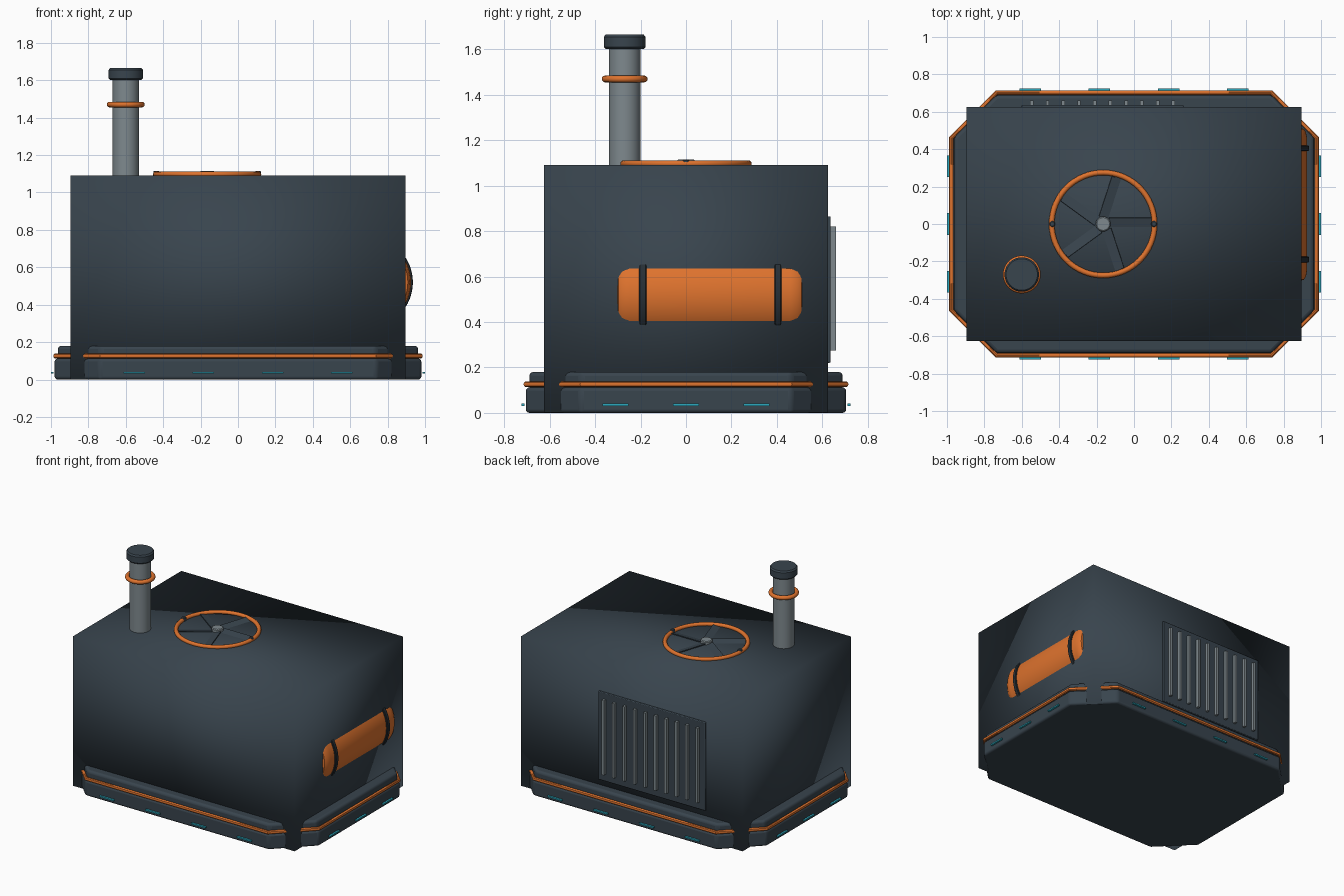
import bpy, bmesh, math
from mathutils import Matrix, Vector

if "Cube" in bpy.data.objects:
    bpy.data.objects.remove(bpy.data.objects["Cube"])


def material(name, rgb):
    m = bpy.data.materials.new(name)
    m.diffuse_color = (*rgb, 1)
    m.use_nodes = True
    m.node_tree.nodes["Principled BSDF"].inputs["Base Color"].default_value = m.diffuse_color
    return m


SLATE = material("dark slate", (0.040, 0.058, 0.075))
BLACK = material("strap charcoal", (0.020, 0.028, 0.035))
ORANGE = material("orange", (0.73, 0.17, 0.027))
STEEL = material("steel grey", (0.21, 0.25, 0.27))
CYAN = material("cyan light", (0.025, 0.40, 0.52))


def finish(obj, mat, bevel=0, segments=2, angle=35):
    obj.data.materials.clear()
    obj.data.materials.append(mat)
    bpy.ops.object.select_all(action='DESELECT')
    obj.select_set(True)
    bpy.context.view_layer.objects.active = obj
    if bevel:
        b = obj.modifiers.new("edge bevel", 'BEVEL')
        b.width, b.segments, b.limit_method = bevel, segments, 'ANGLE'
    if angle:
        bpy.ops.object.shade_smooth_by_angle(angle=math.radians(angle))
    return obj


def from_bmesh(name, bm):
    bmesh.ops.recalc_face_normals(bm, faces=bm.faces)
    me = bpy.data.meshes.new(name)
    bm.to_mesh(me)
    bm.free()
    obj = bpy.data.objects.new(name, me)
    bpy.context.collection.objects.link(obj)
    return obj


def box(name, centre, size, mat, bevel=0, rot=None, angle=35):
    bm = bmesh.new()
    bmesh.ops.create_cube(bm, size=1)
    bm.transform(Matrix.Diagonal((*size, 1)))
    if rot:
        bm.transform(rot)
    bm.transform(Matrix.Translation(centre))
    return finish(from_bmesh(name, bm), mat, bevel, angle=angle)


def lathe(name, profile, centre, mat, rot=None, sides=48):
    """Revolve (radius, height) points around z."""
    bm = bmesh.new()
    rings = []
    for r, h in profile:
        rings.append([bm.verts.new((r * math.cos(2 * math.pi * i / sides),
                                    r * math.sin(2 * math.pi * i / sides), h))
                      for i in range(sides)])
    for a, b in zip(rings, rings[1:]):
        for i in range(sides):
            j = (i + 1) % sides
            bm.faces.new((a[i], a[j], b[j], b[i]))
    bm.faces.new(rings[0])
    bm.faces.new(rings[-1])
    if rot:
        bm.transform(rot)
    bm.transform(Matrix.Translation(centre))
    return finish(from_bmesh(name, bm), mat)


def torus(name, centre, major, minor, mat):
    bpy.ops.mesh.primitive_torus_add(location=centre, major_radius=major, minor_radius=minor,
                                     major_segments=64, minor_segments=12)
    obj = bpy.context.object
    obj.name = name
    return finish(obj, mat, angle=180)


def octagon(hx, hy, diag):
    """Rectangle with corners cut along x + y = diag."""
    q = [(hx, diag - hx), (diag - hy, hy)]
    return (q + [(-x, y) for x, y in reversed(q)] + [(-x, -y) for x, y in q]
            + [(x, -y) for x, y in reversed(q)])


def slab(name, outline, z0, z1, bevel):
    bm = bmesh.new()
    face = bm.faces.new([bm.verts.new((x, y, z0)) for x, y in outline])
    out = bmesh.ops.extrude_face_region(bm, geom=[face])
    bmesh.ops.translate(bm, vec=(0, 0, z1 - z0),
                        verts=[v for v in out["geom"] if isinstance(v, bmesh.types.BMVert)])
    return finish(from_bmesh(name, bm), SLATE, bevel, 3)


# Main housing, softly shaded across its corners
box("housing", (0, 0, 0.546), (1.79, 1.25, 1.09), SLATE, angle=180)

# Stepped base with an orange trim tube
slab("lower_base", octagon(0.98, 0.705, 1.445), 0, 0.112, 0.015)
slab("upper_base", octagon(0.963, 0.69, 1.425), 0.10, 0.18, 0.018)
curve = bpy.data.curves.new("base_trim", 'CURVE')
curve.dimensions = '3D'
curve.bevel_depth, curve.bevel_resolution = 0.013, 3
line = octagon(0.976, 0.703, 1.437)
spline = curve.splines.new('POLY')
spline.points.add(len(line) - 1)
for p, (x, y) in zip(spline.points, line):
    p.co = (x, y, 0.126, 1)
spline.use_cyclic_u = True
trim = bpy.data.objects.new("base_trim", curve)
bpy.context.collection.objects.link(trim)
bpy.ops.object.select_all(action='DESELECT')
trim.select_set(True)
bpy.context.view_layer.objects.active = trim
bpy.ops.object.convert(target='MESH')
finish(bpy.context.object, ORANGE)

# Light strips around the base
for s in (-1, 1):
    for x in (-0.555, -0.185, 0.185, 0.555):
        box("light_strip", (x, s * 0.718, 0.036), (0.115, 0.014, 0.010), CYAN)
    for y in (-0.31, 0, 0.31):
        box("light_strip", (s * 0.993, y, 0.036), (0.014, 0.115, 0.010), CYAN)

# Exhaust stack
stack = Vector((-0.60, -0.27, 0))
lathe("stack_pipe", [(0.07, 1.0), (0.07, 1.62)], stack, STEEL)
lathe("stack_cap", [(0.084, 1.602), (0.092, 1.61), (0.092, 1.655), (0.084, 1.665)], stack, SLATE)
torus("stack_ring", stack + Vector((0, 0, 1.47)), 0.086, 0.015, ORANGE)

# Roof fan
fan = Vector((-0.165, 0, 0))
torus("fan_ring", fan + Vector((0, 0, 1.097)), 0.275, 0.0145, ORANGE)
lathe("fan_hub", [(0.04, 1.08), (0.04, 1.11), (0.034, 1.115)], fan, STEEL, sides=24)
for i in range(5):
    turn = Matrix.Rotation(math.radians(72 * i), 4, 'Z')
    tilt = Matrix.Rotation(math.radians(14), 4, 'X')
    box("fan_blade", fan + Vector((0, 0, 1.092)), (0.225, 0.07, 0.006), SLATE,
        rot=turn @ Matrix.Translation((0.145, 0, 0)) @ tilt)
for s in (-1, 1):
    lathe("fan_bolt", [(0.016, 1.09), (0.016, 1.112), (0.011, 1.116)],
          fan + Vector((s * 0.272, 0, 0)), SLATE, sides=12)

# Side tank, half sunk into the wall, with two straps
along_y = Matrix.Rotation(math.radians(-90), 4, 'X')
tank = Vector((0.69, 0, 0.52))
lathe("side_tank", [(0.20, -0.303), (0.218, -0.298), (0.229, -0.282), (0.235, -0.25),
                    (0.235, 0.46), (0.229, 0.492), (0.218, 0.508), (0.20, 0.513)],
      tank, ORANGE, along_y, 64)
for y in (-0.19, 0.405):
    lathe("tank_strap", [(0.241, -0.016), (0.245, -0.012), (0.245, 0.012), (0.241, 0.016)],
          tank + Vector((0, y, 0)), BLACK, along_y, 64)

# Rear vent grille
box("vent_plate", (-0.168, 0.626, 0.543), (0.865, 0.022, 0.645), SLATE, 0.005)
for i in range(10):
    box("vent_slat", (-0.547 + 0.0842 * i, 0.645, 0.547), (0.018, 0.03, 0.545), STEEL)
